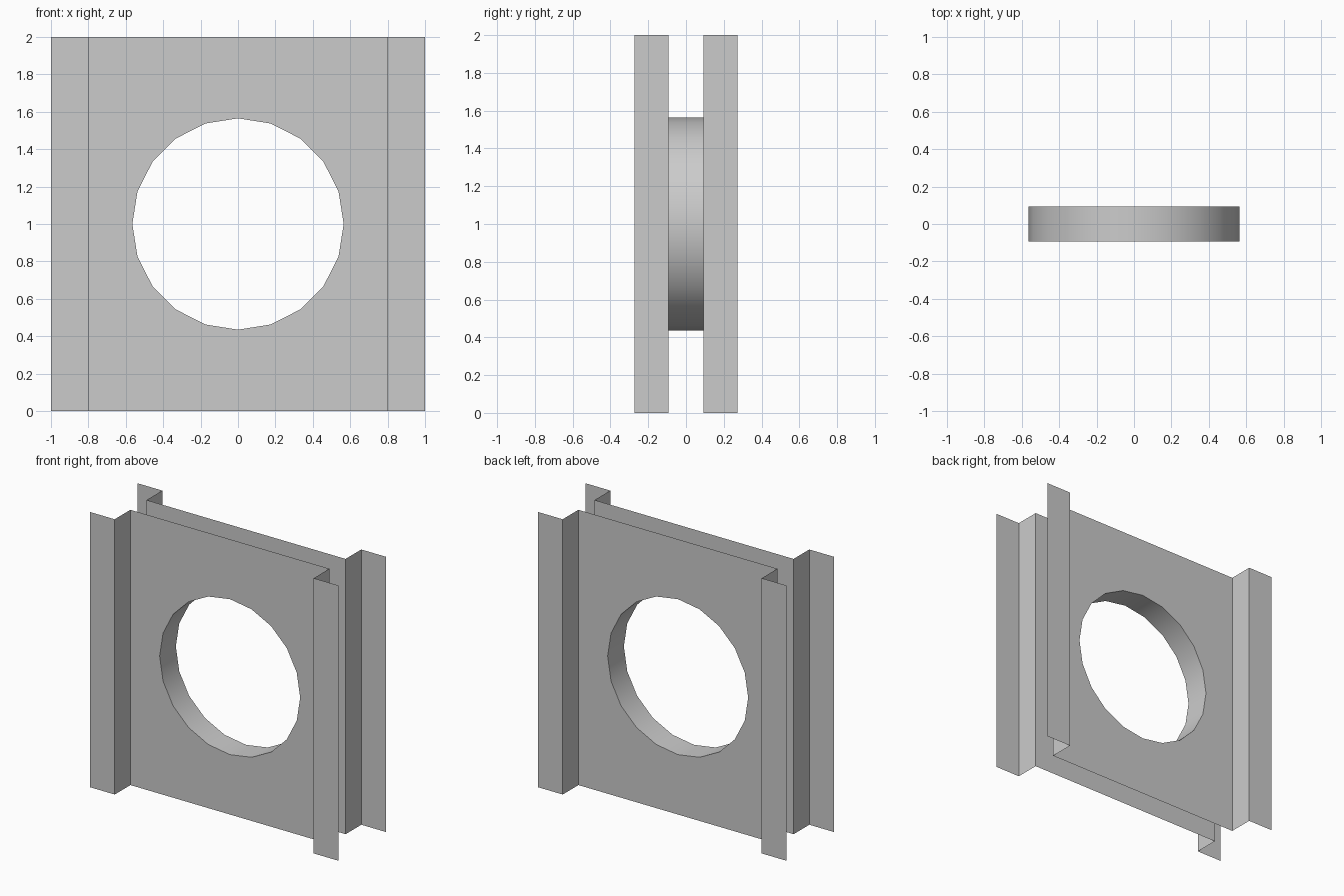
import bpy, bmesh
from math import sin, cos, tau, radians

if "Cube" in bpy.data.objects:
    bpy.data.objects.remove(bpy.data.objects["Cube"])

W, STEP_X, H = 1.0, 0.8, 2.0       # half width, fold position, height
Y_IN, Y_OUT = 0.093, 0.273         # recessed panel and flange depth
R, SIDES, CZ = 0.565, 20, 1.0      # round opening


def finish(bm, name):
    mesh = bpy.data.meshes.new(name)
    bm.to_mesh(mesh)
    bm.free()
    ob = bpy.data.objects.new(name, mesh)
    bpy.context.collection.objects.link(ob)
    return ob


def ring(bm, y):
    return [bm.verts.new((R * sin(tau * i / SIDES), y, CZ + R * cos(tau * i / SIDES)))
            for i in range(SIDES)]


def loop_edges(bm, verts):
    return [bm.edges.new((a, b)) for a, b in zip(verts, verts[1:] + verts[:1])]


# Folded sheet: pierced panel with a stepped flange on each side
def sheet(name, s):
    bm = bmesh.new()
    corners = [bm.verts.new((x, s * Y_IN, z)) for x, z in
               ((-STEP_X, 0), (STEP_X, 0), (STEP_X, H), (-STEP_X, H))]
    edges = loop_edges(bm, corners) + loop_edges(bm, ring(bm, s * Y_IN))
    bmesh.ops.triangle_fill(bm, edges=edges, use_beauty=True, use_dissolve=False,
                            normal=(0, s, 0))
    for side, lo, hi in ((-1, corners[0], corners[3]), (1, corners[1], corners[2])):
        for x in (STEP_X, W):
            a = bm.verts.new((side * x, s * Y_OUT, 0))
            b = bm.verts.new((side * x, s * Y_OUT, H))
            bm.faces.new((lo, a, b, hi))
            lo, hi = a, b
    bmesh.ops.recalc_face_normals(bm, faces=bm.faces)
    bm.normal_update()
    # Panel faces outward
    panel = [f for f in bm.faces if all(abs(abs(v.co.y) - Y_IN) < 1e-4 for v in f.verts)]
    if panel[0].normal.y * s < 0:
        bmesh.ops.reverse_faces(bm, faces=bm.faces)
    return finish(bm, name)


sheet("front_sheet", -1)
sheet("back_sheet", 1)

# Short tube joining the two openings, facing its axis
bm = bmesh.new()
a, b = ring(bm, -Y_IN), ring(bm, Y_IN)
for i in range(SIDES):
    j = (i + 1) % SIDES
    f = bm.faces.new((a[i], a[j], b[j], b[i]))
    f.normal_update()
    c = f.calc_center_median()
    if f.normal.x * c.x + f.normal.z * (c.z - CZ) > 0:
        f.normal_flip()
tube = finish(bm, "opening_tube")
bpy.context.view_layer.objects.active = tube
tube.select_set(True)
bpy.ops.object.shade_smooth_by_angle(angle=radians(30))
